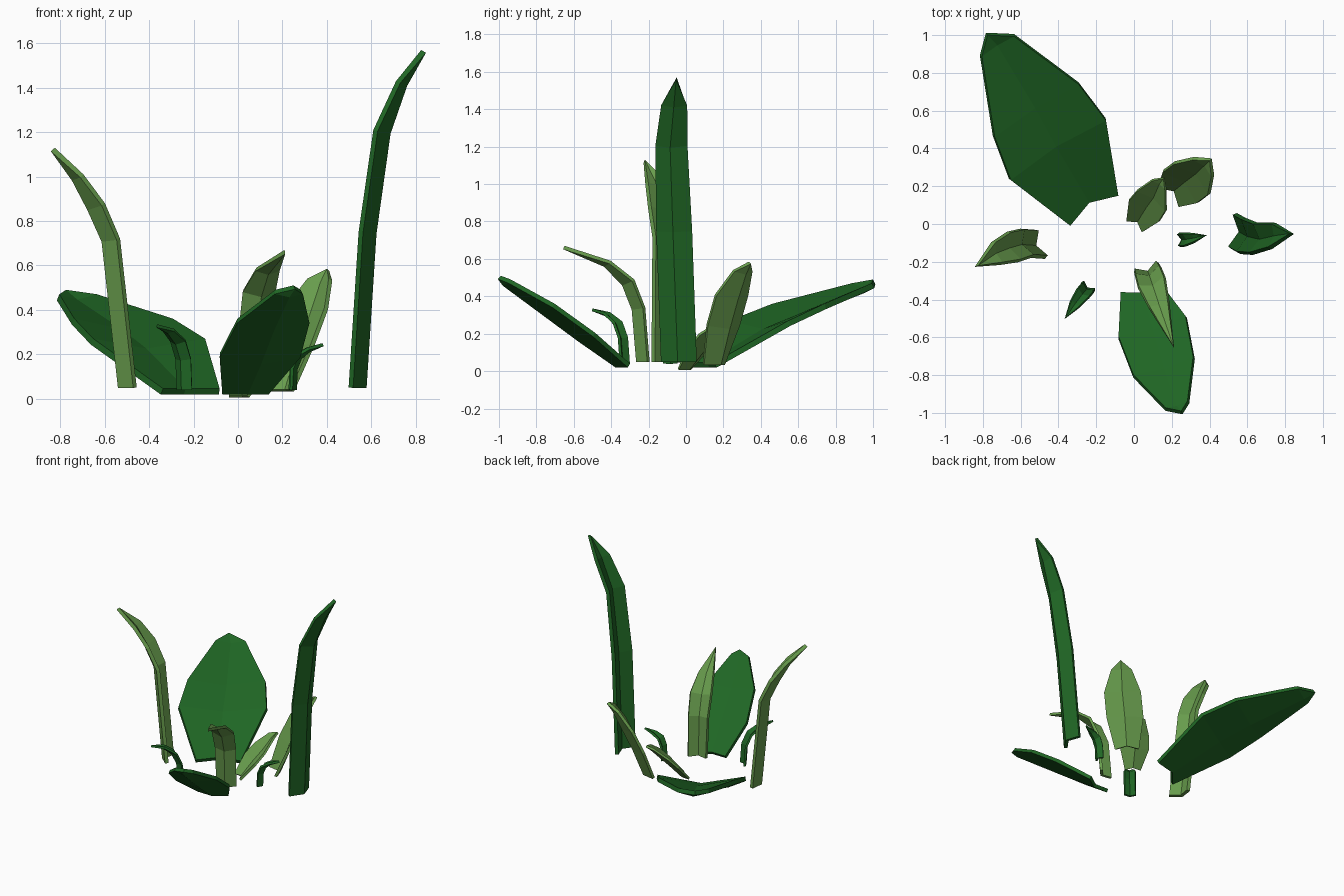
import bpy, bmesh, math
from mathutils import Vector


def material(name, rgb):
    m = bpy.data.materials.new(name)
    m.diffuse_color = (*rgb, 1)
    return m


dark = material("dark_green", (0.014, 0.135, 0.018))
light = material("light_green", (0.14, 0.34, 0.075))


def leaf(name, mat, heading, depth, thick, rows, tip):
    """Folded blade. rows: rim centre x, y, z and half width; heading: outward direction in degrees."""
    a = math.radians(heading)
    side = Vector((math.sin(a), -math.cos(a), 0))
    pts = [Vector(r[:3]) for r in rows] + [Vector(tip)]
    bm = bmesh.new()
    rings = []
    for i, r in enumerate(rows):
        # the foot is cut level, other rows stand square to the blade
        t = Vector((0, 0, 1)) if i == 0 else (pts[i + 1] - pts[i - 1]).normalized()
        n = side.cross(t).normalized()
        d = depth * (0.5 if i == len(rows) - 1 else 1)
        rings.append([bm.verts.new(p) for p in
                      (pts[i] - side * r[3], pts[i] - n * d, pts[i] + side * r[3])])
    for lo, hi in zip(rings, rings[1:]):
        for k in (0, 1):
            bm.faces.new((lo[k], lo[k + 1], hi[k + 1], hi[k]))
    end = bm.verts.new(pts[-1])
    for k in (0, 1):
        bm.faces.new((rings[-1][k], rings[-1][k + 1], end))
    me = bpy.data.meshes.new(name)
    bm.to_mesh(me)
    bm.free()
    me.materials.append(mat)
    ob = bpy.data.objects.new(name, me)
    bpy.context.collection.objects.link(ob)
    s = ob.modifiers.new("thickness", 'SOLIDIFY')
    s.thickness = thick
    s.offset = -1


# broad leaves
leaf("broad_leaf_back", dark, 122, 0.05, 0.03,
     [(-.21, .07, .045, .15), (-.40, .39, .27, .297), (-.515, .60, .36, .262), (-.72, .94, .47, .10)],
     (-.775, 1.0, .49))
leaf("broad_leaf_front", dark, -73, 0.035, 0.025,
     [(.03, -.33, .04, .105), (.095, -.54, .205, .185), (.155, -.75, .36, .165), (.225, -.955, .49, .06)],
     (.25, -.99, .51))

# tall blades
leaf("tall_blade_left", light, 200, 0.04, 0.025,
     [(-.48, -.10, .05, .07), (-.555, -.095, .72, .07), (-.625, -.115, .88, .075), (-.715, -.15, 1.01, .055)],
     (-.825, -.22, 1.13))
leaf("tall_blade_right", dark, -8, 0.045, 0.025,
     [(.51, -.035, .05, .085), (.555, -.06, .75, .085), (.62, -.075, 1.21, .075), (.72, -.06, 1.43, .06)],
     (.825, -.05, 1.57))

# medium and short light leaves
leaf("arched_leaf_front", light, -70, 0.035, 0.02,
     [(.06, -.215, .05, .06), (.07, -.24, .34, .065), (.09, -.30, .49, .07), (.13, -.42, .59, .05)],
     (.21, -.65, .67))
leaf("medium_leaf_back", light, 48, 0.045, 0.02,
     [(.18, .14, .04, .075), (.24, .19, .25, .12), (.30, .235, .41, .12), (.36, .295, .54, .065)],
     (.40, .335, .585))
leaf("short_leaf_middle", light, 55, 0.03, 0.015,
     [(.0, -.015, .015, .05), (.05, .065, .13, .095), (.09, .12, .20, .09), (.13, .205, .275, .04)],
     (.155, .24, .29))

# small curled sprouts
leaf("small_sprout_left", dark, 235, 0.02, 0.015,
     [(-.235, -.32, .04, .035), (-.24, -.33, .18, .035), (-.265, -.36, .265, .035), (-.31, -.42, .315, .025)],
     (-.365, -.50, .335))
leaf("small_sprout_right", dark, 5, 0.02, 0.015,
     [(.23, -.085, .04, .03), (.235, -.085, .14, .03), (.26, -.083, .20, .03), (.31, -.075, .23, .02)],
     (.38, -.06, .25))
